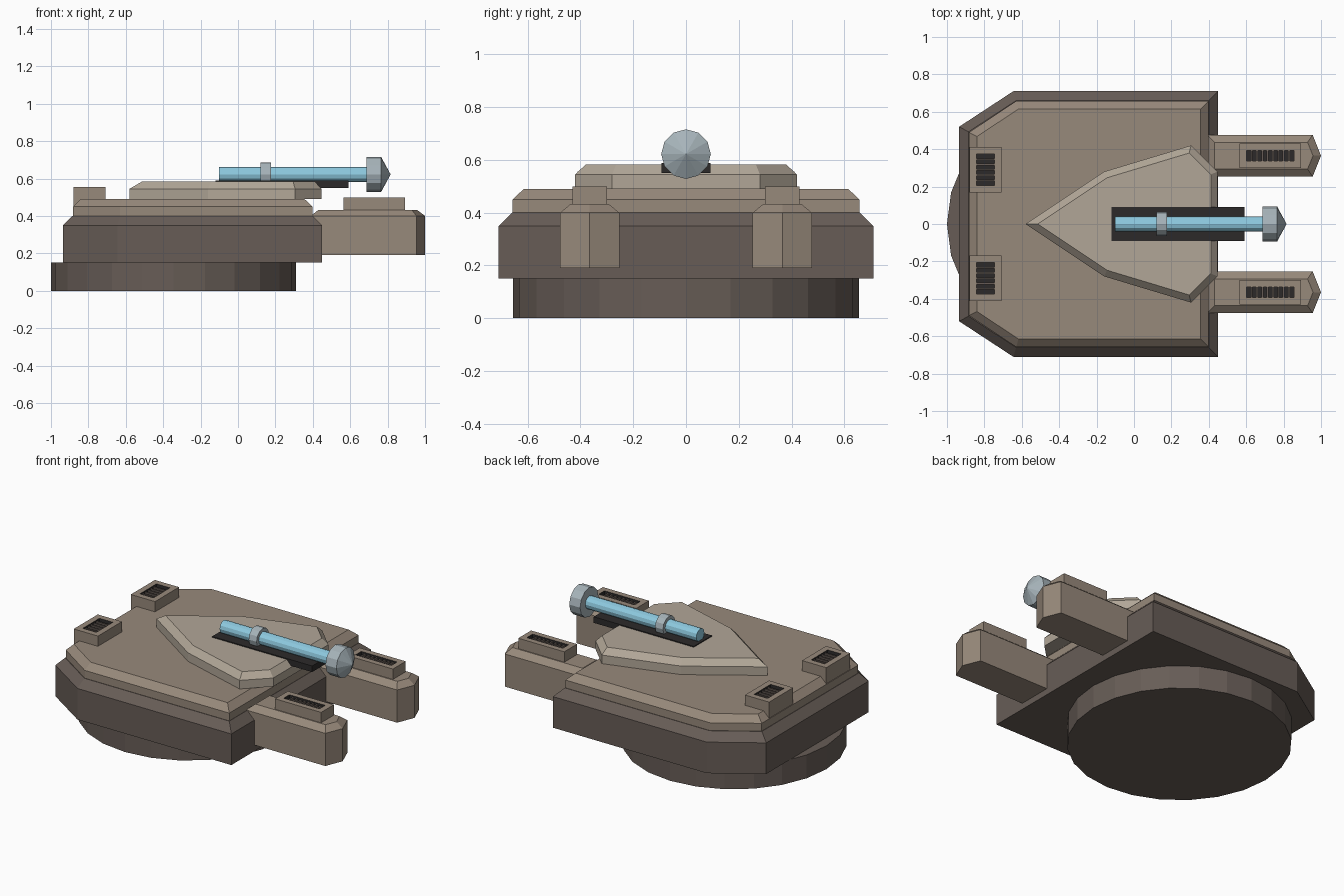
import bpy, bmesh
from math import radians
from mathutils import Matrix, Vector

if "Cube" in bpy.data.objects:
    bpy.data.objects.remove(bpy.data.objects["Cube"])


def material(name, r, g, b):
    m = bpy.data.materials.new(name)
    m.diffuse_color = tuple((c / 255) ** 2.2 for c in (r, g, b)) + (1,)
    m.use_nodes = True
    m.node_tree.nodes["Principled BSDF"].inputs["Base Color"].default_value = m.diffuse_color
    return m


HULL = material("dark_brown", 103, 93, 87)
DECK = material("mid_brown", 150, 136, 122)
PLATE = material("light_brown", 176, 165, 150)
BLACK = material("near_black", 48, 46, 46)
BLUE = material("pale_blue", 140, 200, 222)
STEEL = material("steel", 165, 178, 184)


def finish(name, bm, *mats):
    bmesh.ops.recalc_face_normals(bm, faces=bm.faces)
    me = bpy.data.meshes.new(name)
    bm.to_mesh(me)
    bm.free()
    for m in mats:
        me.materials.append(m)
    ob = bpy.data.objects.new(name, me)
    bpy.context.collection.objects.link(ob)
    return ob


def mirrored(half):
    """Close a half outline (y >= 0) across the x axis."""
    return half + [(x, -y) for x, y in reversed(half) if y > 0]


def slab(name, outline, z0, z1, z2, inset, mat):
    """Extruded outline with a chamfered top edge."""
    bm = bmesh.new()
    low = [bm.verts.new((x, y, z0)) for x, y in outline]
    high = [bm.verts.new((x, y, z1)) for x, y in outline]
    n = len(low)
    bm.faces.new(low)
    top = bm.faces.new(high)
    for i in range(n):
        j = (i + 1) % n
        bm.faces.new((low[i], low[j], high[j], high[i]))
    bmesh.ops.recalc_face_normals(bm, faces=bm.faces)
    bmesh.ops.inset_region(bm, faces=[top], thickness=inset, depth=0,
                           use_even_offset=True)
    for v in top.verts:
        v.co.z = z2
    return finish(name, bm, mat)


def add_box(bm, lo, hi):
    lo, hi = Vector(lo), Vector(hi)
    m = Matrix.Translation((lo + hi) / 2) @ Matrix.Diagonal((*(hi - lo), 1))
    return bmesh.ops.create_cube(bm, size=1, matrix=m)["verts"]


def rod(name, x0, x1, r0, r1, mat, z=0.622, sides=12):
    """Cylinder or cone running along x."""
    bm = bmesh.new()
    m = Matrix.Translation(((x0 + x1) / 2, 0, z)) @ Matrix.Rotation(radians(90), 4, "Y")
    bmesh.ops.create_cone(bm, cap_ends=True, segments=sides, radius1=r0,
                          radius2=r1, depth=x1 - x0, matrix=m)
    bmesh.ops.remove_doubles(bm, verts=bm.verts, dist=1e-5)
    return finish(name, bm, mat)


def vent(name, lo, hi, axis, count, rim=0.038):
    """Box with a recessed opening crossed by slats spaced along axis."""
    bm = bmesh.new()
    add_box(bm, lo, hi)
    bm.normal_update()
    top = max(bm.faces, key=lambda f: f.calc_center_median().z)
    bmesh.ops.inset_region(bm, faces=[top], thickness=rim, use_even_offset=True)
    walls = bmesh.ops.inset_region(bm, faces=[top], thickness=0.001, depth=-0.03,
                                   use_even_offset=True)["faces"]
    for f in walls + [top]:
        f.material_index = 1
    finish(name, bm, DECK, BLACK)
    bm = bmesh.new()
    a, b = lo[axis] + rim, hi[axis] - rim
    step = (b - a) / count
    for i in range(1, count):
        s = [v + rim for v in lo[:2]] + [hi[2] - 0.028]
        e = [v - rim for v in hi[:2]] + [hi[2] - 0.008]
        s[axis], e[axis] = a + (i - 0.18) * step, a + (i + 0.18) * step
        add_box(bm, s, e)
    finish(name + "_slats", bm, HULL)


# Round turntable
bm = bmesh.new()
bmesh.ops.create_cone(bm, cap_ends=True, segments=24, radius1=0.655, radius2=0.655,
                      depth=0.15, matrix=Matrix.Translation((-0.345, 0, 0.075)))
finish("turntable", bm, HULL)

# Hull, deck and arrow-shaped top plate
slab("hull", mirrored([(-0.935, 0.52), (-0.645, 0.71), (0.45, 0.71)]),
     0.15, 0.35, 0.40, 0.05, HULL)
slab("deck", mirrored([(-0.882, 0.49), (-0.63, 0.657), (0.398, 0.657)]),
     0.39, 0.45, 0.49, 0.042, DECK)
slab("top_plate", mirrored([(-0.58, 0), (-0.16, 0.28), (0.305, 0.42), (0.447, 0.28)]),
     0.49, 0.545, 0.583, 0.036, PLATE)

# Forward arms and the vents on both sides
for side, s in (("left", 1), ("right", -1)):
    arm = [(0.39, 0.253), (0.955, 0.253), (1.0, 0.365), (0.955, 0.477), (0.39, 0.477)]
    slab(side + "_arm", [(x, s * y) for x, y in arm], 0.19, 0.40, 0.433, 0.04, DECK)
    ya, yb = sorted((s * 0.30, s * 0.43))
    vent(side + "_arm_vent", (0.565, ya, 0.42), (0.892, yb, 0.50), 0, 9, 0.036)
    ya, yb = sorted((s * 0.168, s * 0.412))
    vent(side + "_rear_vent", (-0.88, ya, 0.44), (-0.708, yb, 0.556), 1, 6)

# Gun cradle, barrel, collar and pointed muzzle
bm = bmesh.new()
add_box(bm, (-0.12, -0.092, 0.55), (0.592, 0.092, 0.589))
finish("gun_cradle", bm, BLACK)
rod("barrel", -0.102, 0.70, 0.041, 0.041, BLUE)
rod("barrel_collar", 0.12, 0.176, 0.063, 0.063, STEEL)
rod("muzzle", 0.688, 0.765, 0.094, 0.094, STEEL)
rod("muzzle_tip", 0.765, 0.816, 0.094, 0.0, STEEL)
